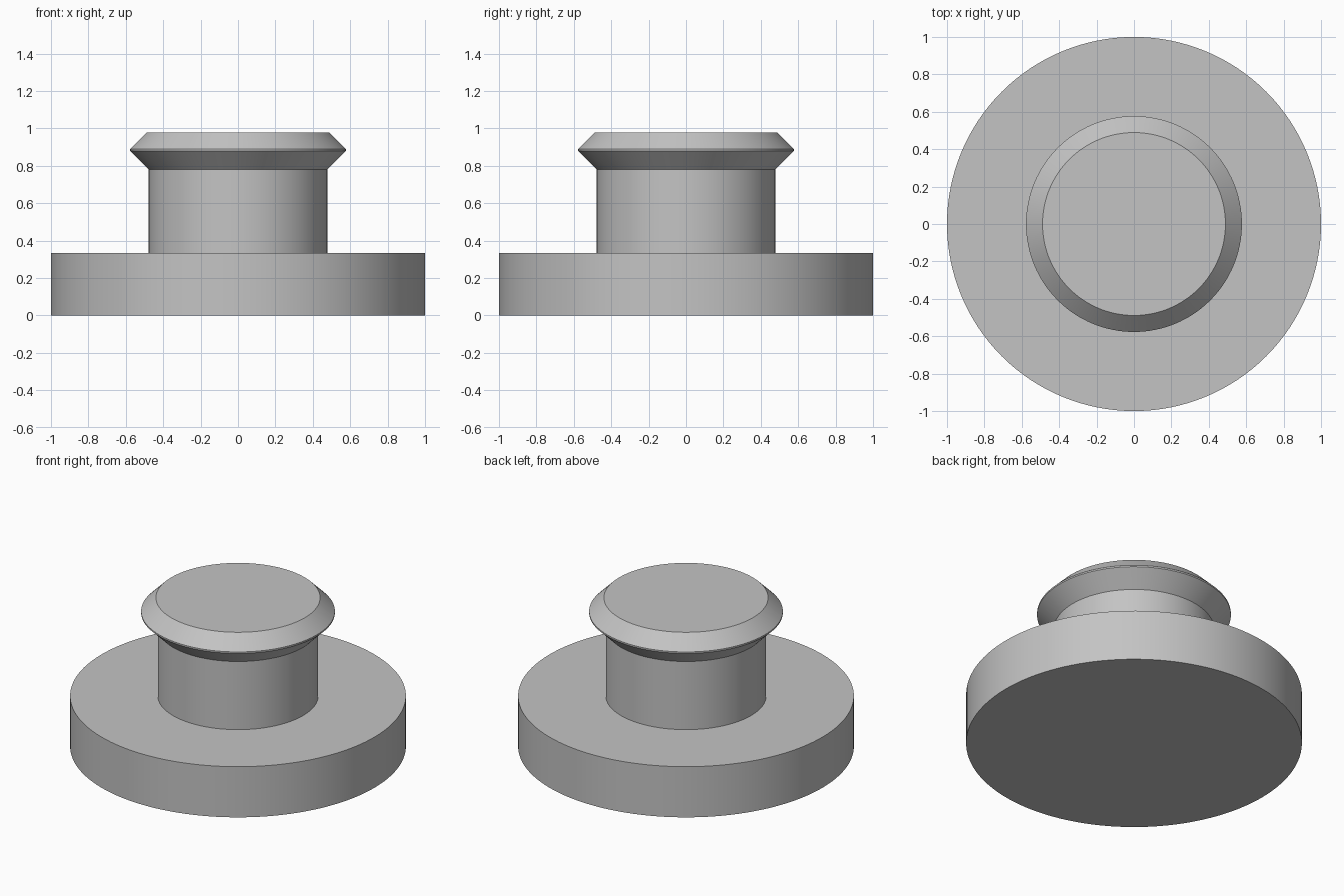
import bpy
import bmesh
from math import cos, sin, tau, radians

SEGMENTS = 128

cube = bpy.data.objects.get("Cube")
if cube:
    bpy.data.objects.remove(cube, do_unlink=True)

# Single plain grey material
grey = bpy.data.materials.new("plain_grey")
grey.use_nodes = True
colour = (0.55, 0.55, 0.55, 1.0)
grey.diffuse_color = colour
grey.node_tree.nodes["Principled BSDF"].inputs["Base Color"].default_value = colour


def turned_part(name, profile):
    """Closed solid of revolution from (radius, height) points, bottom to top."""
    bm = bmesh.new()
    rings = []
    for r, z in profile:
        rings.append([bm.verts.new((r * cos(tau * i / SEGMENTS), r * sin(tau * i / SEGMENTS), z))
                      for i in range(SEGMENTS)])
    for low, high in zip(rings, rings[1:]):
        for i in range(SEGMENTS):
            j = (i + 1) % SEGMENTS
            bm.faces.new((low[i], low[j], high[j], high[i]))
    bm.faces.new(rings[0][::-1])
    bm.faces.new(rings[-1])
    mesh = bpy.data.meshes.new(name)
    bm.to_mesh(mesh)
    bm.free()
    mesh.materials.append(grey)
    obj = bpy.data.objects.new(name, mesh)
    bpy.context.collection.objects.link(obj)
    bpy.ops.object.select_all(action="DESELECT")
    obj.select_set(True)
    bpy.context.view_layer.objects.active = obj
    bpy.ops.object.shade_smooth_by_angle(angle=radians(30))
    return obj


# Wide base disc
turned_part("base_disc", [(1.0, 0.0), (1.0, 0.333)])

# Neck and bevelled head turned as one piece, seated on the disc
turned_part("neck_and_head", [
    (0.478, 0.333), (0.478, 0.781), (0.577, 0.88),
    (0.577, 0.89), (0.489, 0.978),
])
